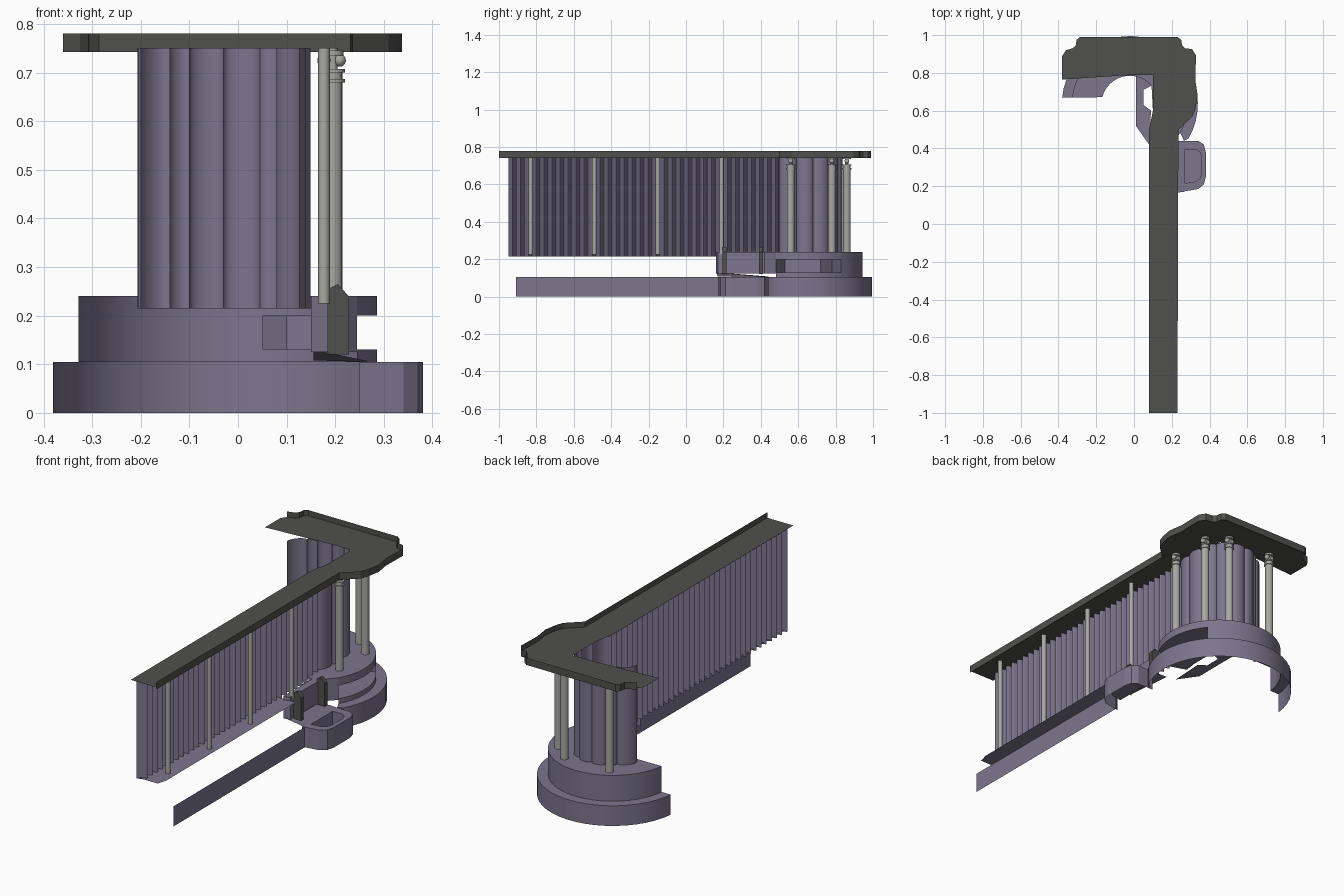
import bpy, bmesh, math
from mathutils import Vector

cube = bpy.data.objects.get("Cube")
if cube:
    bpy.data.objects.remove(cube)


def material(name, rgb):
    m = bpy.data.materials.new(name)
    m.use_nodes = True
    m.diffuse_color = (*rgb, 1)
    m.node_tree.nodes["Principled BSDF"].inputs["Base Color"].default_value = (*rgb, 1)
    return m


LILAC = material("lilac grey", (0.2, 0.18, 0.265))
DARK = material("charcoal", (0.08, 0.08, 0.077))
METAL = material("light metal", (0.39, 0.39, 0.37))
CENTRE = Vector((-.022, .635))


class Part:
    """Collects sheets and solids into one object."""

    def __init__(self, name, mat):
        self.name, self.mat, self.bm = name, mat, bmesh.new()

    def quad(self, *corners):
        self.bm.faces.new([self.bm.verts.new(c) for c in corners])

    def sheet(self, outline, z):
        self.quad(*[(x, y, z) for x, y in outline])

    def wall(self, path, z0, z1):
        low = [self.bm.verts.new((x, y, z0)) for x, y in path]
        high = [self.bm.verts.new((x, y, z1)) for x, y in path]
        for i in range(len(path) - 1):
            self.bm.faces.new((low[i], low[i + 1], high[i + 1], high[i]))

    def rod(self, x, y, z0, z1, r, sides=16):
        made = bmesh.ops.create_cone(self.bm, cap_ends=True, segments=sides,
                                     radius1=r, radius2=r, depth=z1 - z0)
        bmesh.ops.translate(self.bm, verts=made["verts"], vec=(x, y, (z0 + z1) / 2))

    def ball(self, x, y, z, r):
        made = bmesh.ops.create_uvsphere(self.bm, u_segments=12, v_segments=8, radius=r)
        bmesh.ops.translate(self.bm, verts=made["verts"], vec=(x, y, z))

    def finish(self, smooth=False):
        mesh = bpy.data.meshes.new(self.name)
        self.bm.to_mesh(mesh)
        self.bm.free()
        obj = bpy.data.objects.new(self.name, mesh)
        bpy.context.collection.objects.link(obj)
        mesh.materials.append(self.mat)
        if smooth:
            bpy.ops.object.select_all(action="DESELECT")
            obj.select_set(True)
            bpy.context.view_layer.objects.active = obj
            bpy.ops.object.shade_smooth_by_angle(angle=math.radians(40))


def arc(r, start, end, steps):
    angles = [math.radians(start + (end - start) * i / steps) for i in range(steps + 1)]
    return [(CENTRE.x + r * math.cos(a), CENTRE.y + r * math.sin(a)) for a in angles]


# Roof deck with a raised rim on the outer side
rim = [(.23, -1), (.235, .5), (.31, .57), (.325, .61), (.337, .68), (.325, .76),
       (.328, .894), (.307, .926), (.27, .93), (.254, .947), (.25, .975), (.23, .99),
       (-.286, .99), (-.305, .975), (-.307, .947), (-.325, .93), (-.36, .92)]
deck = Part("roof_deck", DARK)
deck.sheet([(.08, -1)] + rim + [(-.38, .89), (-.38, .765), (0, .79), (.1, .79),
                                (.1, .6), (.08, .5)], .751)
deck.wall(rim, .742, .78)
deck.finish()

# Pleated curtain: fine waves on the straight run, large scallops round the bend
waves, steps = 34, 10
pleats = []
for i in range(waves * steps):
    y = -.95 + 1.45 * i / (waves * steps)
    pleats.append((.103 - .024 * math.cos(2 * math.pi * i / steps), y))
grooves = [Vector(p) for p in [(.1, .5), (.125, .59), (.125, .68), (.1, .76), (.045, .81),
                               (-.03, .82), (-.1, .8), (-.14, .77), (-.2, .69)]]
for a, b in zip(grooves, grooves[1:]):
    along = b - a
    outward = Vector((along.y, -along.x))
    for k in range(8):
        t = math.pi * k / 8
        pleats.append(tuple(a + along * (1 - math.cos(t)) / 2 + outward * .27 * math.sin(t)))
pleats.append(tuple(grooves[-1]))
curtain = Part("pleated_curtain", LILAC)
curtain.wall(pleats, .215, .75)
curtain.finish(smooth=True)

# Thin ledge below the curtain
ledge = Part("curtain_ledge", LILAC)
ledge.sheet([(.09, -.95), (.2, -.95), (.215, -.9), (.215, .17), (.09, .17)], .222)
ledge.finish()

# Upper ring body, open below, with a deep slot on its outer side
back_arc = arc(.308, 173.5, 39, 20)
slot_arc = arc(.308, 39, -30, 10)
tail = [slot_arc[-1], (.19, .42), (.185, .17), (.15, .16)]
upper = back_arc + slot_arc[1:] + tail[1:]
body = Part("upper_ring", LILAC)
body.sheet(upper + [(.15, .4), (.08, .42), (.1, .6)] + arc(.15, 40, 166, 12), .24)
body.wall(back_arc, .105, .24)
body.wall(slot_arc, .105, .13)
body.wall(slot_arc, .2, .24)
body.wall(tail, .125, .24)
pocket = [slot_arc[-1], (.1, .53), (.11, .6), (.11, .72), (.05, .78), slot_arc[0]]
body.wall(pocket, .13, .2)
for z in (.13, .2):
    body.sheet(slot_arc + pocket[1:-1], z)
body.sheet([(.01, .79), (.1, .79), (.09, .73), (.05, .71), (.05, .63), (.09, .6),
            (.08, .42), (.01, .52)], .13)
body.finish(smooth=True)

# Base ring: outer skirt and the step up to the upper ring
base_path = arc(.36, 174.5, -30, 26) + [(.265, .44)]
base = Part("base_ring", LILAC)
base.wall(base_path, 0, .105)
base.sheet(base_path + list(reversed(back_arc + slot_arc[1:])), .105)
base.finish(smooth=True)

# Long low skirt
skirt = Part("low_skirt", LILAC)
skirt.wall([(.265, -.91), (.265, .18)], 0, .105)
skirt.finish()

# Side box with a recessed well
box_outer = [(.25, .17), (.34, .185), (.37, .21), (.38, .25), (.38, .38), (.37, .42),
             (.34, .44), (.25, .44)]
middle = Vector((.31, .305))
box_inner = [tuple(middle + (Vector(p) - middle) * .66) for p in box_outer]
box = Part("side_box", LILAC)
box.wall(box_outer, 0, .105)
well = box_inner + box_inner[:1]
box.wall(well, .03, .105)
box.sheet(box_inner, .03)
closed = box_outer + box_outer[:1]
for i in range(len(box_outer)):
    box.quad(*[(x, y, .105) for x, y in (closed[i], closed[i + 1], well[i + 1], well[i])])
box.finish()

# Sloping apron between the upper body and the box
apron = Part("sloping_apron", LILAC)
apron.quad((.155, .16, .13), (.265, .17, .107), (.265, .44, .105), (.155, .44, .108))
apron.finish()

# Pair of upright brackets
profile = [(.185, .12), (.228, .12), (.228, .24), (.205, .265), (.185, .255)]
for name, y in (("front_bracket", .195), ("rear_bracket", .39)):
    bracket = Part(name, DARK)
    for edge in (y, y + .022):
        bracket.quad(*[(x, edge, z) for x, z in profile])
    for (x0, z0), (x1, z1) in zip(profile, profile[1:] + profile[:1]):
        bracket.quad((x0, y, z0), (x1, y, z1), (x1, y + .022, z1), (x0, y + .022, z0))
    bracket.finish()

# Thin posts along the straight run
thin = Part("thin_posts", METAL)
for i in range(4):
    thin.rod(.177, -.83 + .34 * i, .225, .75, .012)
thin.finish(smooth=True)

# Thick posts with collars and jointed heads on the ring
thick = Part("ring_posts", METAL)
for x, y in ((.195, .56), (.19, .78), (.1, .86), (-.16, .86)):
    thick.rod(x, y, .235, .705, .02)
    for z in (.68, .7):
        thick.rod(x, y, z, z + .007, .025)
    thick.rod(x, y, .7, .75, .01)
    thick.rod(x, y, .735, .745, .022)
    for dx in (-.014, .014):
        thick.ball(x + dx, y, .725, .013)
thick.finish(smooth=True)
